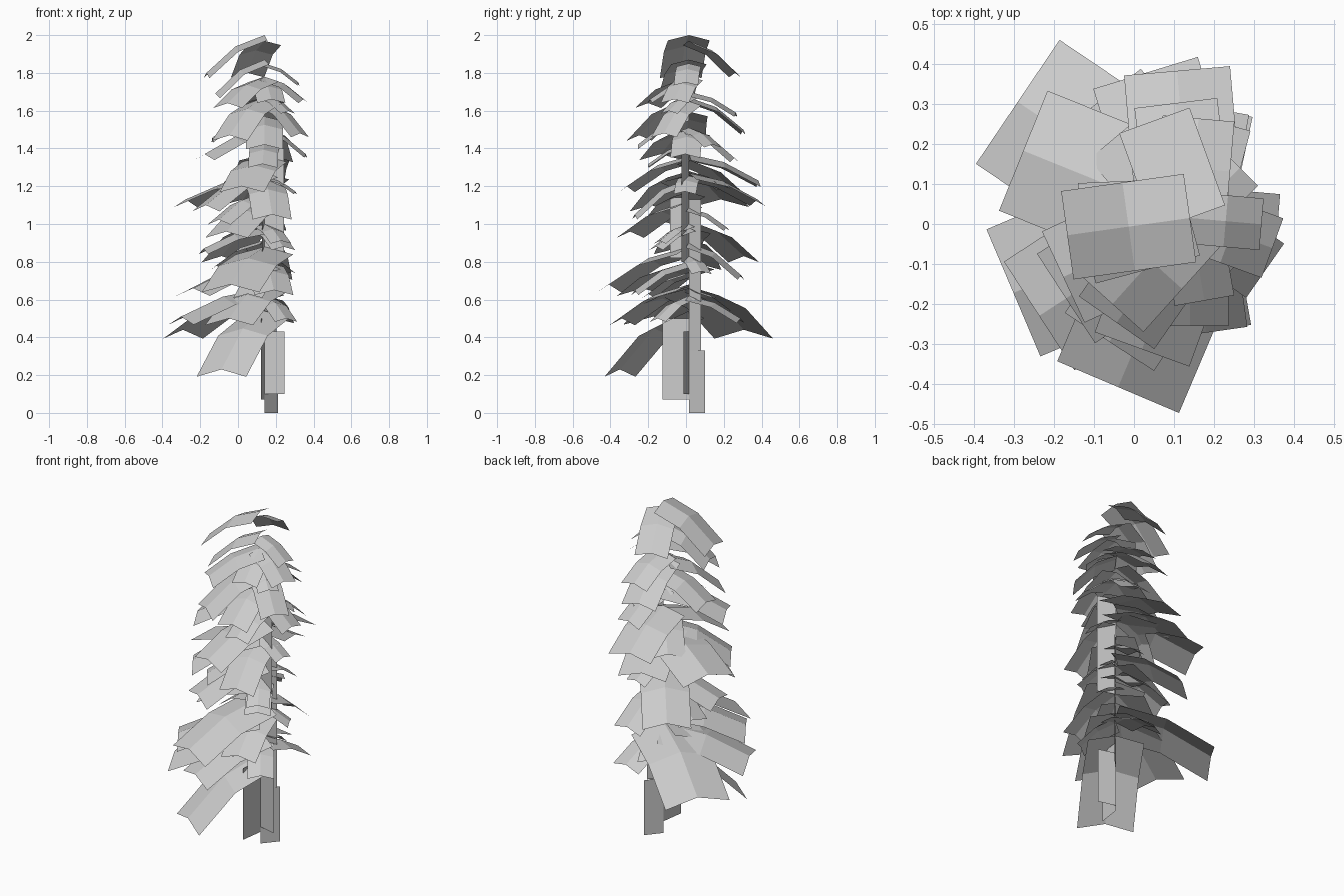
import bpy, bmesh, random
from math import radians, cos, sin
from mathutils import Vector

default = bpy.data.objects.get("Cube")
if default:
    bpy.data.objects.remove(default, do_unlink=True)

grey = bpy.data.materials.new("pale grey")
grey.use_nodes = True
tone = (0.6, 0.6, 0.6, 1)
grey.diffuse_color = tone
grey.node_tree.nodes["Principled BSDF"].inputs["Base Color"].default_value = tone

AXIS = Vector((0.14, 0.015, 0))   # the trunk line
random.seed(4)


def sheet(name, rows):
    """Join equal rows of points into one flat-shaded open sheet."""
    bm = bmesh.new()
    grid = [[bm.verts.new(p) for p in row] for row in rows]
    for a, b in zip(grid, grid[1:]):
        for i in range(len(a) - 1):
            bm.faces.new((a[i], b[i], b[i + 1], a[i + 1]))
    mesh = bpy.data.meshes.new(name)
    bm.to_mesh(mesh)
    bm.free()
    mesh.materials.append(grey)
    obj = bpy.data.objects.new(name, mesh)
    bpy.context.collection.objects.link(obj)
    return obj


def direction(angle):
    return Vector((cos(radians(angle)), sin(radians(angle)), 0))


def branch(name, angle, reach, root_z, tip_z):
    """Drooping card with a raised ridge and a bend half way out."""
    out = direction(angle)
    side = direction(angle + 90) * reach * 0.36
    edge_drop = Vector((0, 0, reach * 0.09))
    rows = []
    for along, drop in ((0, 0), (0.5, 0.3), (1, 1)):
        ridge = AXIS + out * reach * along
        ridge.z = root_z + (tip_z - root_z) * drop
        rows.append([ridge - side - edge_drop, ridge, ridge + side - edge_drop])
    sheet(name, rows)


# Main branches from the top down: angle, reach, root height, tip height
branches = [
    (188, .31, 2.0, 1.80), (110, .26, 1.97, 1.80),
    (-5, .18, 1.85, 1.75), (-20, .22, 1.78, 1.66),
    (195, .27, 1.87, 1.69), (228, .29, 1.78, 1.64),
    (280, .21, 1.76, 1.66), (85, .25, 1.70, 1.59),
    (-35, .23, 1.65, 1.48), (235, .32, 1.67, 1.47),
    (97, .29, 1.67, 1.50), (270, .27, 1.57, 1.42),
    (205, .35, 1.50, 1.37), (-5, .22, 1.50, 1.37),
    (75, .25, 1.50, 1.35), (95, .37, 1.37, 1.23),
    (158, .45, 1.26, 1.13), (107, .38, 1.27, 1.13),
    (213, .37, 1.28, 1.10), (250, .35, 1.36, 1.20),
    (237, .37, 1.12, .96), (278, .29, 1.24, 1.05),
    (128, .37, 1.02, .83), (192, .33, .98, .87),
    (80, .28, .90, .73), (-60, .20, .98, .88),
    (247, .46, .88, .68), (213, .45, .80, .66),
    (280, .29, .80, .65), (203, .48, .66, .51),
    (146, .52, .67, .44), (242, .40, .68, .50),
    (-55, .20, .62, .50), (78, .28, .62, .50),
    (238, .43, .54, .23),
]
for n, spec in enumerate(branches, 1):
    branch(f"branch_{n:02d}", *spec)

# Smaller branches filling the gaps on a spiral, short on the left side
for n in range(13):
    angle = n * 137.5 + 110
    root_z = 0.66 + n * 0.085
    reach = (0.24 - 0.07 * cos(radians(angle))) * random.uniform(0.85, 1.0)
    branch(f"small_branch_{n + 1:02d}", angle, reach, root_z, root_z - reach * 0.5)

# Trunk made of staggered upright fins: angle, width, bottom, top
fins = [
    (50, .11, 0, .33), (45, .09, .33, 1.13), (-15, .11, .10, .43),
    (-20, .11, .80, 1.4), (262, .14, .07, .5), (262, .10, .82, 1.14),
]
up = Vector((0, 0, 1))
for n, (angle, width, low, high) in enumerate(fins, 1):
    outer = AXIS + direction(angle) * width
    sheet(f"trunk_fin_{n}", [[AXIS + up * z, outer + up * z] for z in (low, high)])
